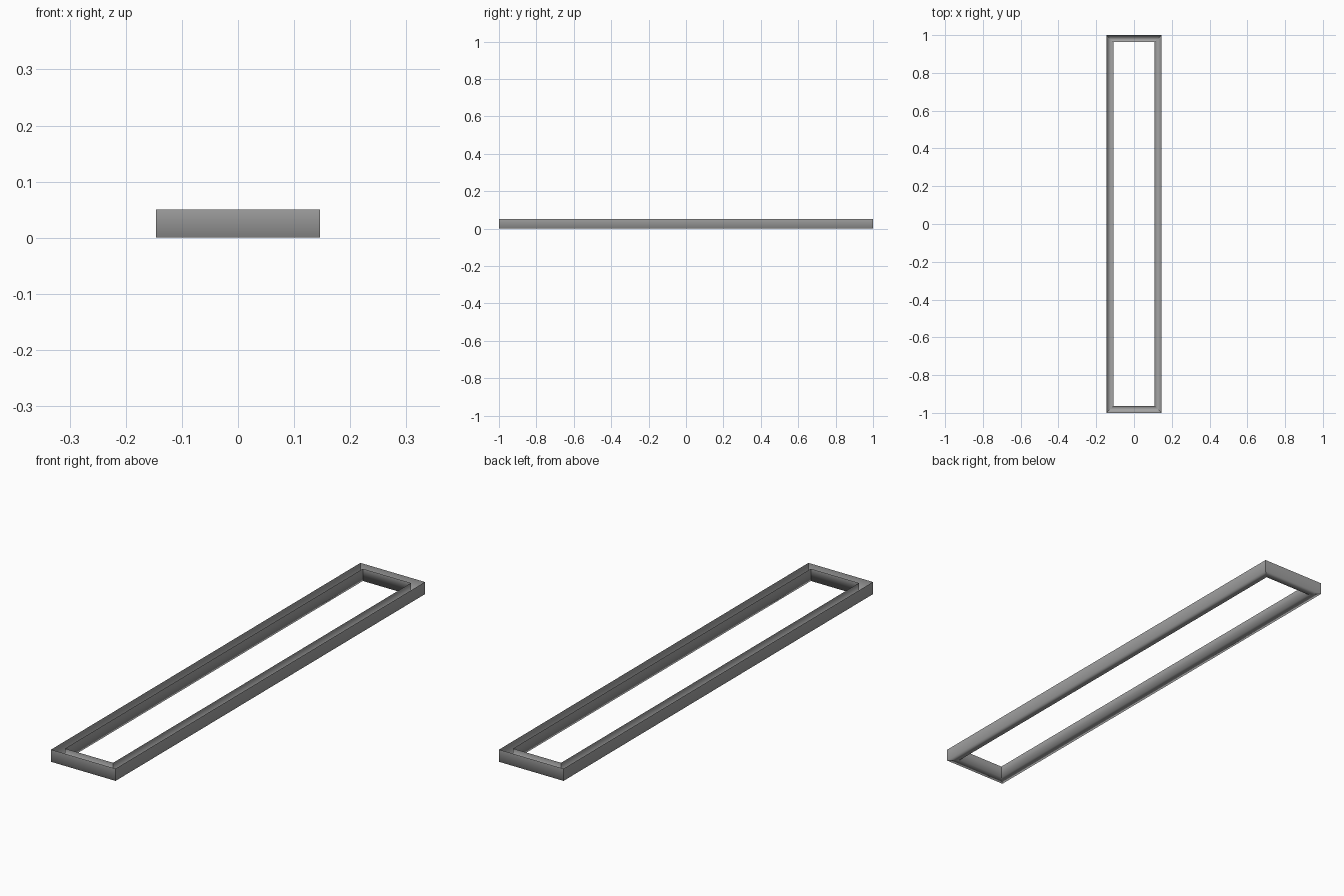
import bpy
import bmesh

if "Cube" in bpy.data.objects:
    bpy.data.objects.remove(bpy.data.objects["Cube"])

OUT_X, OUT_Y, HEIGHT, BAR = 0.146, 1.0, 0.05, 0.037


def ring(bm, inset, z):
    x, y = OUT_X - inset, OUT_Y - inset
    return [bm.verts.new((sx * x, sy * y, z))
            for sx, sy in ((-1, -1), (1, -1), (1, 1), (-1, 1))]


# Rectangular channel: thin U section, open at the top, with mitred corners
bm = bmesh.new()
section = [(0, HEIGHT), (0, 0), (BAR, 0), (BAR, HEIGHT)]
rings = [ring(bm, inset, z) for inset, z in section]
for a, b in zip(rings, rings[1:]):
    for i in range(4):
        j = (i + 1) % 4
        bm.faces.new((a[i], b[i], b[j], a[j]))

# Soft shading around the section, hard edges where the four bars meet
for f in bm.faces:
    f.smooth = True
for a, b in zip(rings, rings[1:]):
    for v, w in zip(a, b):
        bm.edges.get((v, w)).smooth = False

mesh = bpy.data.meshes.new("channel_frame")
bm.to_mesh(mesh)
bm.free()
frame = bpy.data.objects.new("channel_frame", mesh)
bpy.context.collection.objects.link(frame)

# Dark grey finish
mat = bpy.data.materials.new("dark_grey")
mat.diffuse_color = (0.37, 0.37, 0.37, 1)
mat.use_nodes = True
mat.node_tree.nodes["Principled BSDF"].inputs["Base Color"].default_value = mat.diffuse_color
mesh.materials.append(mat)
